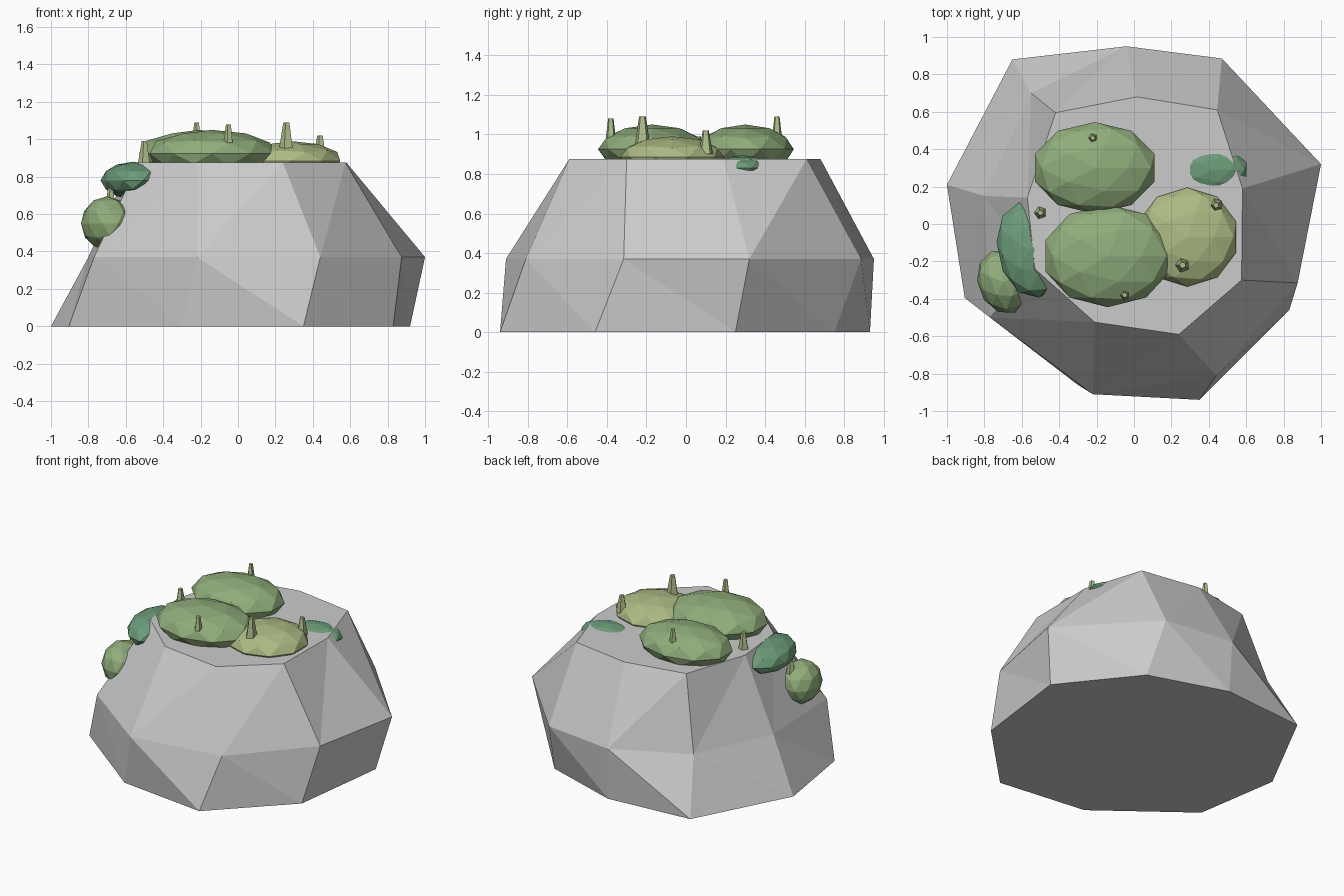
import bpy, bmesh, math
from mathutils import Matrix, Euler

if "Cube" in bpy.data.objects:
    bpy.data.objects.remove(bpy.data.objects["Cube"])


def material(name, color):
    m = bpy.data.materials.new(name)
    m.diffuse_color = (*color, 1)
    m.use_nodes = True
    m.node_tree.nodes["Principled BSDF"].inputs["Base Color"].default_value = m.diffuse_color
    return m


GREEN = material("moss_green", (0.28, 0.42, 0.20))
LIME = material("moss_lime", (0.42, 0.50, 0.23))
TEAL = material("moss_teal", (0.15, 0.33, 0.19))
SPROUT = material("sprout_green", (0.42, 0.52, 0.26))


def finish(name, bm, mat=None):
    bmesh.ops.recalc_face_normals(bm, faces=bm.faces)
    mesh = bpy.data.meshes.new(name)
    bm.to_mesh(mesh)
    bm.free()
    if mat:
        mesh.materials.append(mat)
    ob = bpy.data.objects.new(name, mesh)
    bpy.context.collection.objects.link(ob)
    return ob


# Rock: three nine-sided rings, faceted sides, flat caps
base = [(.92, .25), (.52, .75), (-.03, .93), (-.65, .88), (-1, .21),
        (-.905, -.395), (-.30, -.86), (.35, -.94), (.83, -.46)]
middle = [(1, .32), (.47, .885), (-.04, .95), (-.55, .70), (-.80, .15),
          (-.77, -.50), (-.22, -.91), (.44, -.81), (.875, -.315)]
top = [(.58, .19), (.445, .61), (.015, .68), (-.42, .595), (-.57, .14),
       (-.53, -.24), (-.21, -.525), (.24, -.59), (.575, -.30)]
bm = bmesh.new()
rings = [[bm.verts.new((x, y, z)) for x, y in ring]
         for ring, z in ((base, 0), (middle, .37), (top, .875))]
n = len(base)
for i in range(n):
    j = (i + 1) % n
    b, m, t = rings
    bm.faces.new((b[i], b[j], m[i]))
    bm.faces.new((b[j], m[j], m[i]))
    bm.faces.new((m[i], t[j], t[i]))
    bm.faces.new((m[i], m[j], t[j]))
bm.faces.new(rings[0][::-1])
bm.faces.new(rings[2])
finish("rock", bm)

# Moss clumps: squashed low-poly spheres (name, centre, radii, z turn, material)
clumps = [
    ("moss_back", (-.21, .30, .925), (.335, .245, .125), 0, GREEN),
    ("moss_front", (-.14, -.17, .925), (.35, .275, .125), 0, GREEN),
    ("moss_right", (.285, -.07, .885), (.275, .265, .105), 0, LIME),
    ("moss_patch", (.42, .29, .83), (.19, .13, .065), 0, TEAL),
    ("moss_upper_side", (-.56, -.14, .78), (.17, .26, .10), 12, TEAL),
    ("moss_lower_side", (-.70, -.31, .55), (.135, .175, .145), 20, GREEN),
]
for name, loc, radii, turn, mat in clumps:
    bm = bmesh.new()
    xf = (Matrix.Translation(loc) @ Euler((0, 0, math.radians(turn))).to_matrix().to_4x4()
          @ Matrix.Diagonal((*radii, 1)))
    bmesh.ops.create_icosphere(bm, subdivisions=2, radius=1, matrix=xf)
    finish(name, bm, mat)

# Sprouts: five-sided tapered spikes (x, y, bottom, tip, radius)
sprouts = [
    (-.22, .46, .94, 1.09, .032), (-.50, .06, .865, .99, .036),
    (-.05, -.38, .92, 1.08, .034), (.26, -.22, .94, 1.09, .042),
    (.44, .10, .90, 1.02, .038), (-.68, -.22, .60, .74, .036),
]
for k, (x, y, lo, hi, r) in enumerate(sprouts, 1):
    bm = bmesh.new()
    bmesh.ops.create_cone(
        bm, cap_ends=True, segments=5, radius1=r, radius2=r * .42, depth=hi - lo,
        matrix=Matrix.Translation((x, y, (lo + hi) / 2)) @ Matrix.Rotation(math.pi / 2, 4, 'Z'))
    finish(f"sprout_{k}", bm, SPROUT)
